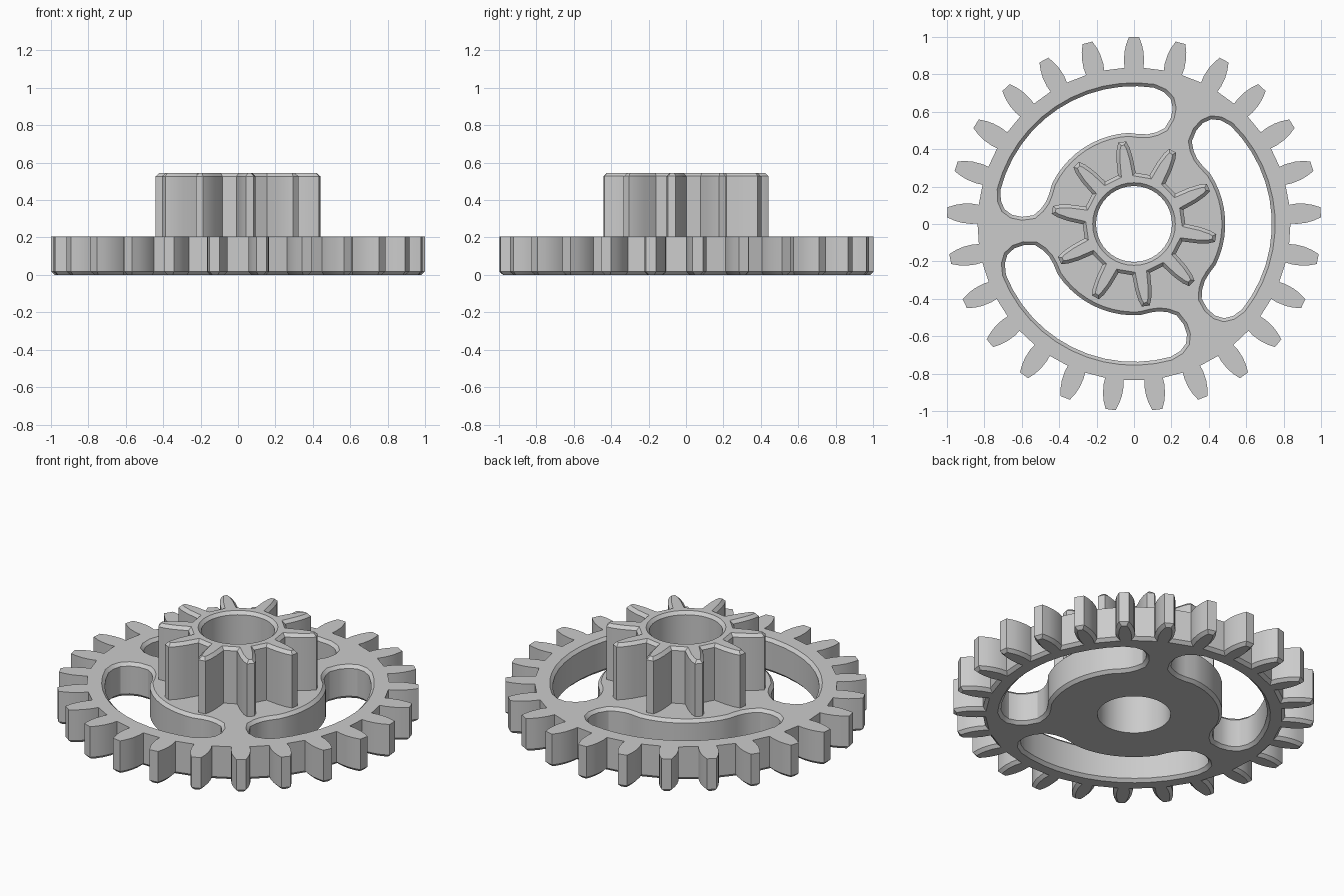
import bpy, bmesh, math
from mathutils import Vector

cube = bpy.data.objects.get("Cube")
if cube:
    bpy.data.objects.remove(cube, do_unlink=True)

GREY = (0.6, 0.6, 0.6, 1)
mat = bpy.data.materials.new("plain grey")
mat.use_nodes = True
mat.diffuse_color = GREY
mat.node_tree.nodes["Principled BSDF"].inputs["Base Color"].default_value = GREY

PLATE_TOP, PINION_TOP, BEVEL = 0.205, 0.545, 0.018
BORE = 0.203


def polar(r, deg):
    a = math.radians(deg)
    return Vector((r * math.cos(a), r * math.sin(a)))


def turn(points, deg):
    a = math.radians(deg)
    return [Vector((p.x * math.cos(a) - p.y * math.sin(a),
                    p.x * math.sin(a) + p.y * math.cos(a))) for p in points]


def gear_profile(count, start, half_tooth):
    """Counter-clockwise outline from (radius, half width) pairs of one flank."""
    tooth = [Vector((r, -w)) for r, w in half_tooth]
    tooth += [Vector((r, w)) for r, w in reversed(half_tooth)]
    return [p for i in range(count) for p in turn(tooth, start + i * 360 / count)]


def inset(points, d):
    """Move every edge of a counter-clockwise outline inwards by d."""
    out = []
    for i, p in enumerate(points):
        e1 = (p - points[i - 1]).normalized()
        e2 = (points[(i + 1) % len(points)] - p).normalized()
        n1, n2 = Vector((-e1.y, e1.x)), Vector((-e2.y, e2.x))
        out.append(p + (n1 + n2) * d / max(1 + n1.dot(n2), 0.4))
    return out


def add_wall(bm, rings):
    """Skin a stack of (outline, height) rings; return the end edge loops."""
    loops = [[bm.verts.new((p.x, p.y, z)) for p in pts] for pts, z in rings]
    n = len(loops[0])
    for low, high in zip(loops, loops[1:]):
        for i in range(n):
            j = (i + 1) % n
            bm.faces.new((low[i], low[j], high[j], high[i]))
    return [[bm.edges.get((l[i], l[(i + 1) % n])) for i in range(n)]
            for l in (loops[0], loops[-1])]


def add_cap(bm, loops, up):
    edges = [e for loop in loops for e in loop]
    bmesh.ops.triangle_fill(bm, use_beauty=True, edges=edges, normal=(0, 0, up))


def finish(bm, name):
    bmesh.ops.recalc_face_normals(bm, faces=bm.faces)
    mesh = bpy.data.meshes.new(name)
    bm.to_mesh(mesh)
    bm.free()
    obj = bpy.data.objects.new(name, mesh)
    bpy.context.collection.objects.link(obj)
    mesh.materials.append(mat)
    bpy.ops.object.select_all(action='DESELECT')
    obj.select_set(True)
    bpy.context.view_layer.objects.active = obj
    bpy.ops.object.shade_smooth_by_angle(angle=math.radians(30))
    return obj


def circle(r):
    return [polar(r, i * 360 / 40) for i in range(40)]


# Large wheel: toothed rim, bevelled underneath
rim = gear_profile(25, 90, [(0.835, 0.05), (0.87, 0.054), (0.92, 0.051),
                            (0.96, 0.042), (1.0, 0.027)])
bm = bmesh.new()
walls = [add_wall(bm, [(inset(rim, BEVEL), 0), (rim, BEVEL), (rim, PLATE_TOP)])]

# Three curved windows, bevelled on both sides
end = [(0.755, 42), (0.74, 47), (0.71, 51), (0.66, 53.6), (0.60, 54.5),
       (0.53, 53.2), (0.49, 48.5), (0.468, 43), (0.463, 37)]
half = [polar(0.755, a) for a in range(0, 42, 7)] + [polar(r, a) for r, a in end]
half += [polar(0.47, a) for a in range(30, -1, -6)]
window = half + [Vector((p.x, -p.y)) for p in reversed(half[1:-1])]
for k in range(3):
    wide = turn(window, 3.6 + 120 * k)
    narrow = inset(wide, BEVEL)
    walls.append(add_wall(bm, [(wide, 0), (narrow, BEVEL),
                               (narrow, PLATE_TOP - BEVEL), (wide, PLATE_TOP)]))

# Lower half of the bore
walls.append(add_wall(bm, [(circle(BORE), 0), (circle(BORE), PLATE_TOP)]))
add_cap(bm, [w[0] for w in walls], -1)
add_cap(bm, [w[1] for w in walls], 1)
finish(bm, "large_gear_wheel")

# Small gear on top, bevelled around its upper edges, sharing the bore
teeth = gear_profile(10, 26.2, [(0.27, 0.048), (0.35, 0.044),
                                (0.41, 0.034), (0.443, 0.021)])
bm = bmesh.new()
outer = add_wall(bm, [(teeth, PLATE_TOP), (teeth, PINION_TOP - BEVEL),
                      (inset(teeth, BEVEL), PINION_TOP)])
bore = add_wall(bm, [(circle(BORE), PLATE_TOP), (circle(BORE), PINION_TOP - BEVEL),
                     (circle(BORE + BEVEL), PINION_TOP)])
add_cap(bm, [outer[0], bore[0]], -1)
add_cap(bm, [outer[1], bore[1]], 1)
finish(bm, "small_gear")
